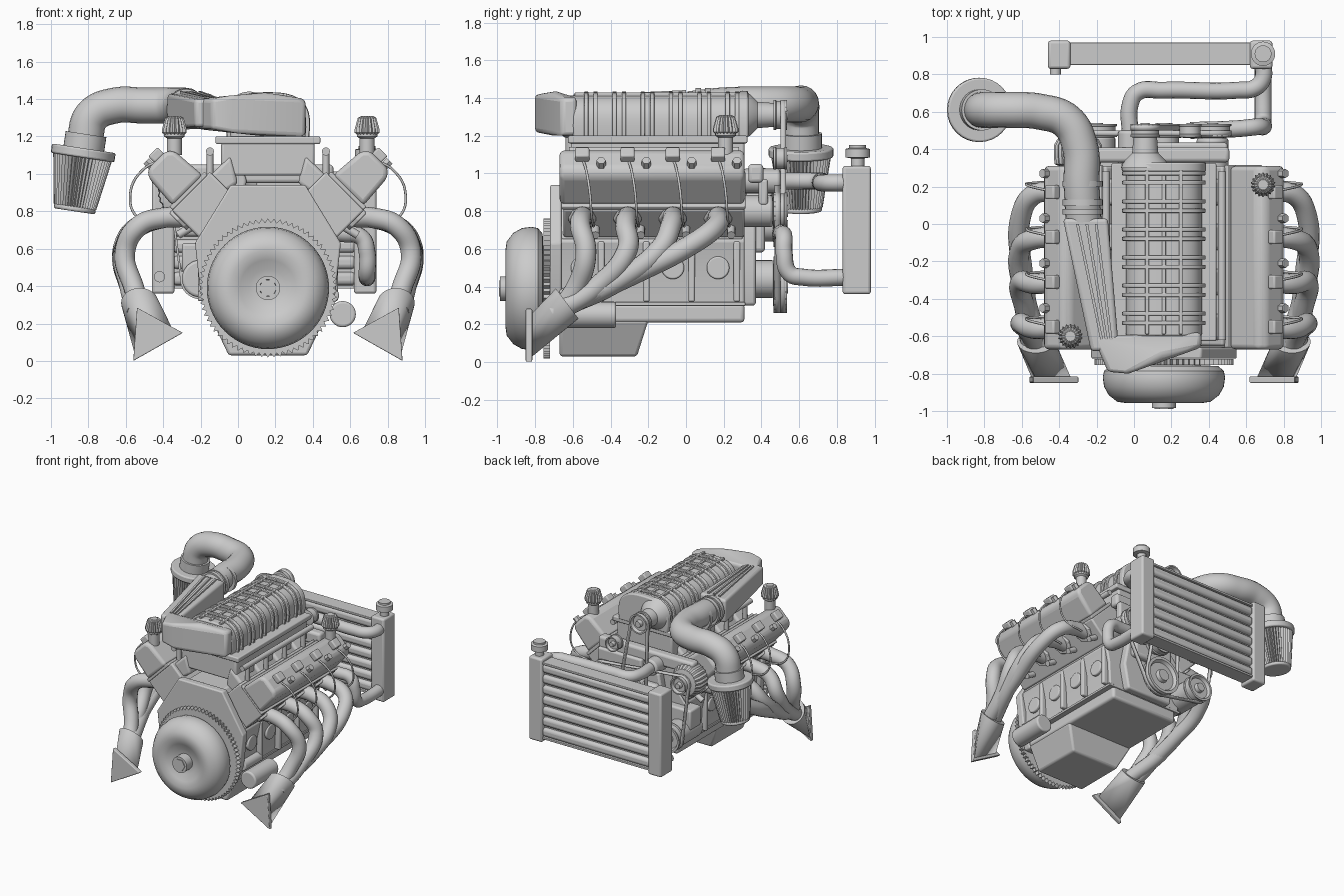
import bpy, bmesh, math
from mathutils import Vector, Euler, geometry

if "Cube" in bpy.data.objects:
    bpy.data.objects.remove(bpy.data.objects["Cube"])

CX, CZ = 0.16, 0.39            # crank axis
S2 = math.sqrt(0.5)

def finish(name, bm, bevel=0, angle=35):
    bmesh.ops.recalc_face_normals(bm, faces=bm.faces)
    me = bpy.data.meshes.new(name)
    bm.to_mesh(me); bm.free()
    me.shade_smooth()
    me.set_sharp_from_angle(angle=math.radians(angle))
    ob = bpy.data.objects.new(name, me)
    bpy.context.collection.objects.link(ob)
    if bevel:
        m = ob.modifiers.new("bevel", 'BEVEL')
        m.width, m.segments, m.limit_method = bevel, 3, 'ANGLE'
    return ob

def loft(name, rings, bevel=0, caps=True):
    bm = bmesh.new()
    vs = [[bm.verts.new(p) for p in r] for r in rings]
    n = len(vs[0])
    for a, b in zip(vs, vs[1:]):
        for i in range(n):
            bm.faces.new((a[i], a[(i+1) % n], b[(i+1) % n], b[i]))
    if caps:
        bm.faces.new(vs[0]); bm.faces.new(vs[-1])
    return finish(name, bm, bevel)

def ring(c, axis, r, n=32, star=1.0):
    q = Vector(axis).to_track_quat('Z', 'Y')
    return [Vector(c) + q @ Vector((math.cos(t)*k, math.sin(t)*k, 0))
            for i in range(n) for t in [2*math.pi*i/n] for k in [r if i % 2 else r*star]]

def cyl(name, p0, p1, r, r2=None, n=32, star=1.0, bevel=0):
    ax = Vector(p1) - Vector(p0)
    return loft(name, [ring(p0, ax, r, n, star), ring(p1, ax, r if r2 is None else r2, n, star)], bevel)

def lathe(name, base, axis, prof, n=40, star=1.0):
    a = Vector(axis).normalized()
    return loft(name, [ring(Vector(base) + a*h, a, r, n, star) for r, h in prof])

def prism(name, prof, y0, y1, bevel=0):
    return loft(name, [[(x, y, z) for x, z in prof] for y in (y0, y1)], bevel)

def box(name, c, s, bevel=0.008, roty=0):
    bm = bmesh.new()
    e = Euler((0, roty, 0)).to_matrix()
    bmesh.ops.create_cube(bm, size=1)
    for v in bm.verts:
        v.co = Vector(c) + e @ Vector([a*b for a, b in zip(v.co, s)])
    return finish(name, bm, bevel)

def hull(name, pts, bevel=0, angle=35):
    bm = bmesh.new()
    for p in pts: bm.verts.new(p)
    bmesh.ops.convex_hull(bm, input=bm.verts)
    bmesh.ops.dissolve_limit(bm, angle_limit=0.02, verts=bm.verts, edges=bm.edges)
    return finish(name, bm, bevel, angle)

def tube(name, pts, r, res=6):
    cu = bpy.data.curves.new(name, 'CURVE')
    cu.dimensions, cu.bevel_depth, cu.bevel_resolution = '3D', r, res
    cu.use_fill_caps, cu.resolution_u = True, 8
    sp = cu.splines.new('BEZIER')
    sp.bezier_points.add(len(pts)-1)
    for b, p in zip(sp.bezier_points, pts):
        b.co = p; b.handle_left_type = b.handle_right_type = 'AUTO'
    ob = bpy.data.objects.new(name, cu)
    bpy.context.collection.objects.link(ob)
    return ob

def sym(half):                 # mirror a half profile about the crank plane
    return [(CX+x, z) for x, z in half] + [(CX-x, z) for x, z in reversed(half)]

def rect(x0, x1, y0, y1, z):
    return [(x0, y0, z), (x1, y0, z), (x1, y1, z), (x0, y1, z)]

# Torque converter, flexplate and bell plate
lathe("torque_converter", (CX, 0, CZ), (0, 1, 0), [(.04, -.94), (.045, -.985), (.065, -.985), (.065, -.91), (.1, -.915),
      (.15, -.94), (.2, -.958), (.25, -.95), (.295, -.915), (.32, -.87), (.327, -.82), (.32, -.785), (.29, -.76), (.1, -.75)], 56)
cyl("converter_hub_hex", (CX, -.99, CZ), (CX, -.93, CZ), .05, n=6)
cyl("flexplate_ring_gear", (CX, -.755, CZ), (CX, -.722, CZ), .372, n=140, star=.94)
prism("bell_plate", sym([(.3, .2), (.36, .36), (.39, .63), (.2, .94)]), -.72, -.66, .01)
# Block, timing cover and oil pan
prism("engine_block", sym([(.33, .31), (.34, .5), (.37, .64), (.16, .92)]), -.67, .31, .01)
prism("timing_cover", sym([(.2, .3), (.24, .5), (.17, .86)]), .3, .37, .015)
box("oil_pan_shallow", (CX, -.18, .26), (.6, .98, .1), .02)
hull("oil_pan_sump", rect(-.14, .46, -.67, -.2, .22) + rect(-.05, .37, -.67, -.26, .03), .015)
box("oil_pan_rail", (CX, -.18, .308), (.68, .99, .02), .004)
cyl("starter_motor", (.56, -.67, .25), (.56, -.37, .25), .07, bevel=.012)
cyl("starter_solenoid", (.5, -.67, .35), (.5, -.45, .35), .04, bevel=.008)

# Both cylinder banks
port_y = [-.55, -.31, -.07, .17]
for s, side in ((1, "right"), (-1, "left")):
    def P(u, d): return (CX + s*(d+u)*S2, CZ + (d-u)*S2)
    def M(p): return (CX + s*p[0], p[1], p[2])
    def bank(nm, prof, y0, y1, b): return prism(side + nm, [P(*p) for p in prof], y0, y1, b)
    bank("_bank_deck", [(-.2, .1), (-.2, .45), (.07, .45), (.07, .1)], -.66, .3, .01)
    bank("_cylinder_head", [(-.22, .45), (-.22, .66), (.07, .66), (.07, .45)], -.65, .31, .012)
    bank("_cover_rail", [(-.2, .655), (-.2, .68), (.065, .68), (.065, .655)], -.66, .315, .006)
    bank("_valve_cover", [(-.18, .67), (-.165, .87), (-.13, .905), (0, .905), (.035, .87), (.05, .67)], -.67, .31, .03)
    # Oil filler breather
    o = (.69, .21, 1.1) if s > 0 else (-.34, -.6, 1.1)
    lathe(side + "_breather_neck", o, (0, 0, 1), [(.04, 0), (.04, .09), (.055, .1), (.055, .12)])
    lathe(side + "_breather_cap", o, (0, 0, 1), [(.055, .11), (.067, .12), (.067, .14), (.05, .2), (.03, .21)], 36, .86)
    for i, y in enumerate(port_y):
        # Coils, bolts, plug wires, plugs
        x, z = P(-.08, .925)
        box(f"{side}_coil_{i}", (x, y, z), (.07, .075, .05), .01, s*math.pi/4)
        x, z = P(-.02, .9); x2, z2 = P(-.02, .94)
        cyl(f"{side}_cover_bolt_{i}", (x, y+.1, z), (x2, y+.1, z2), .025, n=6)
        tube(f"{side}_plug_wire_{i}", [M(p) for p in ((.56, y, 1.08), (.67, y+.02, 1.02), (.735, y+.04, .9),
             (.7, y+.05, .77), (.54, y+.06, .72))], .007, 2)
        x, z = P(.06, .52); x2, z2 = P(.14, .54)
        cyl(f"{side}_spark_plug_{i}", (x, y+.07, z), (x2, y+.07, z2), .022, n=12)
        x, z = P(.065, .6); x2, z2 = P(.09, .6)
        cyl(f"{side}_port_flange_{i}", (x, y, z), (x2, y, z2), .075, n=8, bevel=.006)
        # Intake runners and injectors
        hull(f"{side}_intake_runner_{i}", [M((a, y+dy, b)) for dy in (-.07, .07)
             for a, b in ((.2, 1.1), (.26, 1.04), (.4, .9), (.32, .84), (.16, .95))], .02)
        cyl(f"{side}_injector_{i}", M((.31, y, .97)), M((.31, y, 1.12)), .018, n=12)
        # Block side ribs
        box(f"{side}_block_rib_{i}", (CX+s*.35, y+.1, .48), (.05, .035, .32), .01)
        cyl(f"{side}_core_plug_{i}", (CX+s*.33, y, .5), (CX+s*.36, y, .5), .06, bevel=.008)
        # Header primaries
        mid = [[(.765, -.53, .58), (.72, -.58, .4)], [(.765, -.31, .6), (.74, -.47, .4)],
               [(.765, -.13, .61), (.75, -.36, .43)], [(.765, .04, .63), (.755, -.27, .47)]][i]
        end = [(.66, -.7, .24), (.7, -.7, .26), (.66, -.66, .29), (.7, -.65, .3)][i]
        tube(f"{side}_header_pipe_{i}", [M(p) for p in [(.46, y, .77), (.56, y, .765), (.69, y-.01, .72)] + mid + [end]], .055)
    # Collector and flange
    tri = [(.72, 0), (.455, .15), (.7, .285)]
    hull(side + "_header_collector", [M((a, -.815, b)) for a, b in [(.71, .03), (.5, .15), (.69, .26)]] +
         [M(p) for p in ring((.685, -.63, .31), (0, -.8, -.6), .1, 24)], 0, 50)
    prism(side + "_header_flange", [(CX+s*a, b) for a, b in tri], -.85, -.815, .006)
    tube(side + "_fuel_rail", [M((.31, -.62, 1.12)), M((.31, -.2, 1.12)), M((.31, .28, 1.12))], .022, 3)

# Intake plenum and supercharger
box("intake_plenum", (CX, -.15, 1.08), (.5, .92, .18), .015)
box("supercharger_base", (CX, -.15, 1.18), (.56, .95, .04), .008)
def arch(k=1.0):
    pts = []
    for i in range(25):
        t = math.pi*i/24; c, q = math.cos(t), math.sin(t)
        pts.append((CX + .205*k*math.copysign(abs(c)**.75, c), 1.25 + .17*k*q**.7))
    return [(CX+.2*k, 1.19)] + pts + [(CX-.2*k, 1.19)]
prism("supercharger_case", arch(), -.6, .3, .012)
for i in range(6):
    for j in (0, .05):
        y = -.54 + i*.15 + j
        prism(f"supercharger_rib_{i}_{int(j*100)}", arch(1.09), y, y+.022, .005)
for i, x in enumerate((-.09, 0, .09)):
    box(f"supercharger_spine_{i}", (CX+x, -.15, 1.415), (.02, .88, .03), .005)
prism("supercharger_front_plate", arch(1.1), .28, .33, .01)
lathe("supercharger_snout", (.06, .3, 1.31), (0, 1, 0), [(.13, 0), (.11, .04), (.07, .08), (.06, .2)])
# Rear inlet elbow, tapered side duct and intake pipe
hull("rear_inlet_elbow", [(x, y, z) for x, y, z0, z1 in ((-.22, -.6, 1.24, 1.4), (-.14, -.79, 1.24, 1.4), (-.03, -.8, 1.22, 1.42),
     (.36, -.66, 1.2, 1.4), (.36, -.58, 1.2, 1.4), (.15, -.7, 1.2, 1.44)) for z in (z0, z1)], .02)
hull("side_duct", [(x, .03, z) for x in (-.38, -.14) for z in (1.24, 1.43)] +
     [(x, -.68, z) for x in (-.23, -.08) for z in (1.25, 1.4)], .02)
for i, x in enumerate((-.31, -.26, -.21)):
    hull(f"side_duct_ridge_{i}", [(x+e, 0, z) for e in (0, .015) for z in (1.4, 1.442)] +
         [(-.155+(x+.26)*.5+e, -.62, z) for e in (0, .015) for z in (1.38, 1.412)])
tube("intake_pipe", [(-.27, .02, 1.34), (-.28, .2, 1.36), (-.29, .42, 1.365), (-.36, .55, 1.365), (-.5, .6, 1.365),
     (-.66, .61, 1.365), (-.78, .61, 1.31), (-.815, .61, 1.2), (-.82, .61, 1.1)], .096, 8)
for i, y in enumerate((.05, .1, .2)):
    cyl(f"pipe_clamp_{i}", (-.275, y, 1.345), (-.275, y+.03, 1.345), .108)
# Cone air filter
A = Vector((-.05, 0, -.33))
F = Vector((-.825, .61, 1.13))
cyl("filter_collar", F-A*.25, F, .11)
cyl("filter_top_rim", F-A*.02, F+A*.13, .172, bevel=.01)
cyl("filter_pleats", F+A*.1, F+A*.93, .16, .115, n=90, star=.88)
cyl("filter_end_cap", F+A*.92, F+A, .112, bevel=.01)

# Accessory drive
def pulley(name, x, z, r, y=.5):
    lathe(name, (x, y, z), (0, 1, 0), [(r*.5, -.04), (r, -.035), (r, -.025), (r*.93, -.02), (r*.93, .02), (r, .025), (r, .035),
          (r*.85, .035), (r*.75, .01), (r*.35, .01), (r*.3, .04)])
    return [(x+math.cos(t*.2618)*r, z+math.sin(t*.2618)*r) for t in range(24)]
crank = pulley("crank_pulley", CX, .41, .15)
alt = pulley("alternator_pulley", -.3, .9, .07)
comp = pulley("compressor_pulley", -.2, .44, .11)
blow = pulley("blower_pulley", .06, 1.31, .08)
steer = pulley("steering_pump_pulley", .42, .8, .1)
pulley("water_pump_pulley", CX, .72, .11)
pulley("idler_pulley", .3, 1.08, .06)
for name, pts, y in (("accessory_belt", crank+alt+comp+steer, .485), ("blower_belt", crank+blow, .515)):
    o = [pts[i] for i in geometry.convex_hull_2d([Vector(p) for p in pts])]
    b = loft(name, [[(x, yy, z) for x, z in o] for yy in (y-.015, y+.015)], caps=False)
    b.modifiers.new("thickness", 'SOLIDIFY').thickness = .012
lathe("alternator_body", (-.3, .3, .9), (0, 1, 0), [(.08, 0), (.125, .02), (.13, .06), (.13, .12), (.11, .155), (.04, .17)], 48, .94)
cyl("compressor_body", (-.2, .2, .44), (-.2, .47, .44), .1, bevel=.015)
box("compressor_bracket", (-.19, .3, .55), (.22, .14, .16), .015)
cyl("steering_pump", (.42, .28, .8), (.42, .46, .8), .085, bevel=.015)
cyl("water_pump", (CX, .35, .72), (CX, .48, .72), .08, bevel=.01)
box("water_pump_body", (CX, .38, .68), (.36, .08, .2), .025)
box("accessory_bracket", (.08, .37, 1.0), (.86, .08, .1), .02)
box("drive_bracket", (.3, .41, .9), (.4, .05, .14), .015)
cyl("thermostat_housing", (-.02, .3, .96), (-.02, .5, .96), .065, bevel=.015)

# Coolant hoses
tube("upper_hose", [(-.02, .48, .96), (-.02, .64, .96), (.02, .705, .96), (.15, .715, .96), (.55, .715, .95), (.65, .73, .95), (.69, .78, .95), (.69, .86, .95)], .045)
tube("lower_hose", [(.3, .5, .68), (.56, .51, .68), (.66, .52, .66), (.69, .52, .58), (.69, .55, .47), (.69, .62, .45), (.69, .86, .45)], .045)
# Radiator: tanks, stacked core tubes, fins, cap and drain
for nm, x in (("left", -.4), ("right", .68)):
    box(f"radiator_{nm}_tank", (x, .905, .7), (.12, .15, .68), .015)
box("radiator_core", (.14, .91, .7), (1.0, .06, .6), .004)
for i in range(7):
    box(f"radiator_tube_{i}", (.14, .91, .44+i*.0867), (.98, .12, .07), .024)
for z in (.395, 1.005):
    box("radiator_frame_rail", (.14, .91, z), (1.0, .12, .018), .004)
lathe("radiator_cap", (.69, .91, 1.03), (0, 0, 1), [(.035, 0), (.035, .05), (.065, .055), (.065, .1), (.045, .105), (.045, .12)], 24)
cyl("radiator_drain", (-.42, .85, .45), (-.42, .8, .45), .03, n=16)
